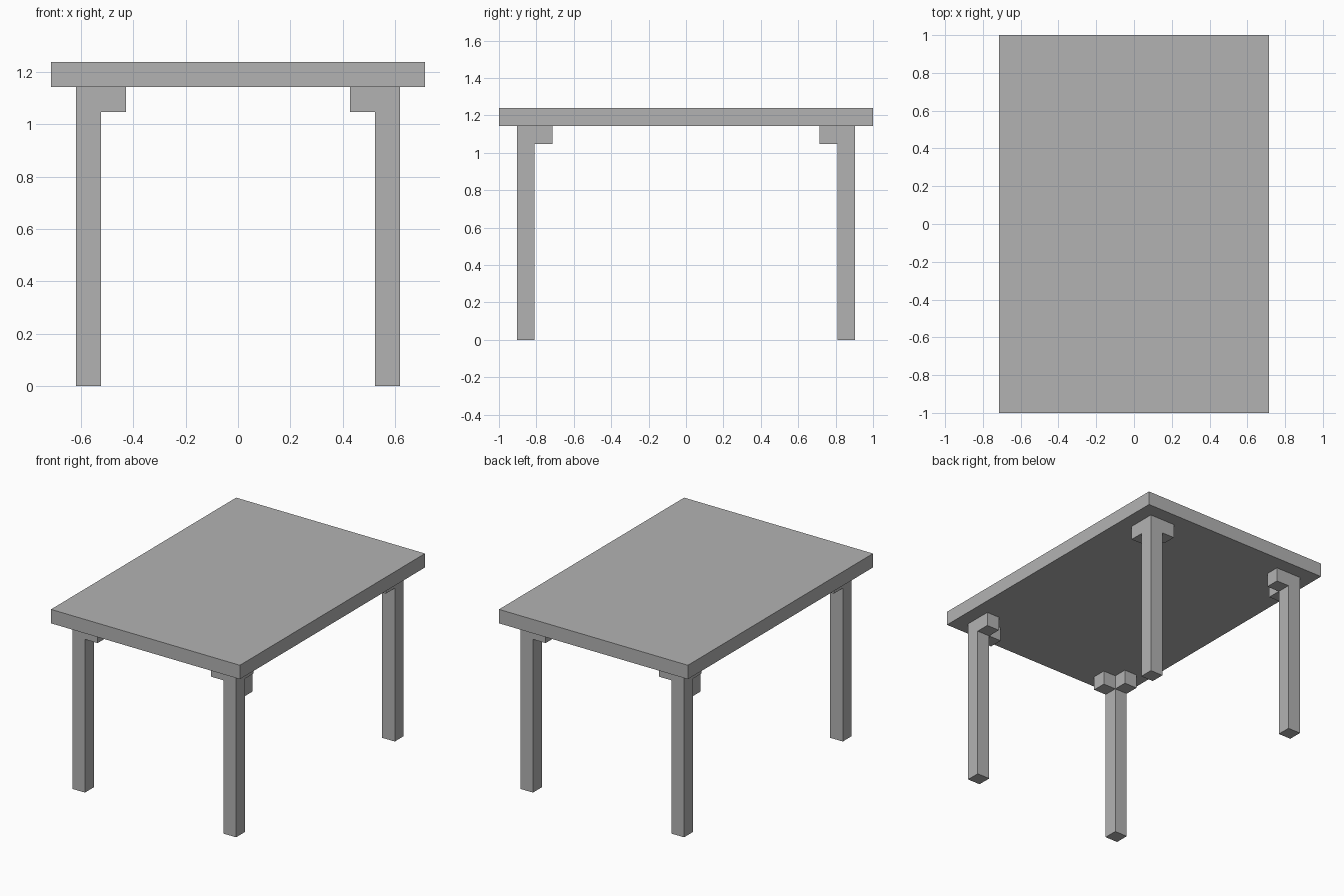
import bpy
import bmesh
from mathutils import Matrix, Vector

cube = bpy.data.objects.get("Cube")
if cube:
    bpy.data.objects.remove(cube, do_unlink=True)

U = 2 / 21  # thickness of every board and post

grey = bpy.data.materials.new("plain grey")
grey.use_nodes = True
colour = (0.45, 0.45, 0.45, 1)
grey.diffuse_color = colour
grey.node_tree.nodes["Principled BSDF"].inputs["Base Color"].default_value = colour


def add_box(bm, centre, size):
    matrix = Matrix.Translation(Vector(centre) * U) @ Matrix.Diagonal((*(Vector(size) * U), 1))
    bmesh.ops.create_cube(bm, size=1, matrix=matrix)


def finish(bm, name):
    mesh = bpy.data.meshes.new(name)
    bm.to_mesh(mesh)
    bm.free()
    mesh.materials.append(grey)
    obj = bpy.data.objects.new(name, mesh)
    bpy.context.collection.objects.link(obj)
    return obj


def extrude(bm, face, direction):
    new = bmesh.ops.extrude_discrete_faces(bm, faces=[face])["faces"][0]
    bmesh.ops.translate(bm, verts=new.verts, vec=Vector(direction) * U)


def facing(bm, direction, above):
    d = Vector(direction)
    return next(f for f in bm.faces
                if f.normal.dot(d) > 0.9 and f.calc_center_median().z > above * U)


# Table top
bm = bmesh.new()
add_box(bm, (0, 0, 12.5), (15, 21, 1))
finish(bm, "table_top")

# Leg with a bracket block on each inner side of its head, mirrored to all corners
bm = bmesh.new()
add_box(bm, (6, 9, 5.5), (1, 1, 11))
bm.normal_update()
extrude(bm, facing(bm, (0, 0, 1), 10), (0, 0, 1))
for inward in ((-1, 0, 0), (0, -1, 0)):
    bm.normal_update()
    extrude(bm, facing(bm, inward, 11), inward)
bm.normal_update()
legs = finish(bm, "bracketed_legs")
mirror = legs.modifiers.new("four corners", "MIRROR")
mirror.use_axis = (True, True, False)
mirror.use_mirror_merge = False
